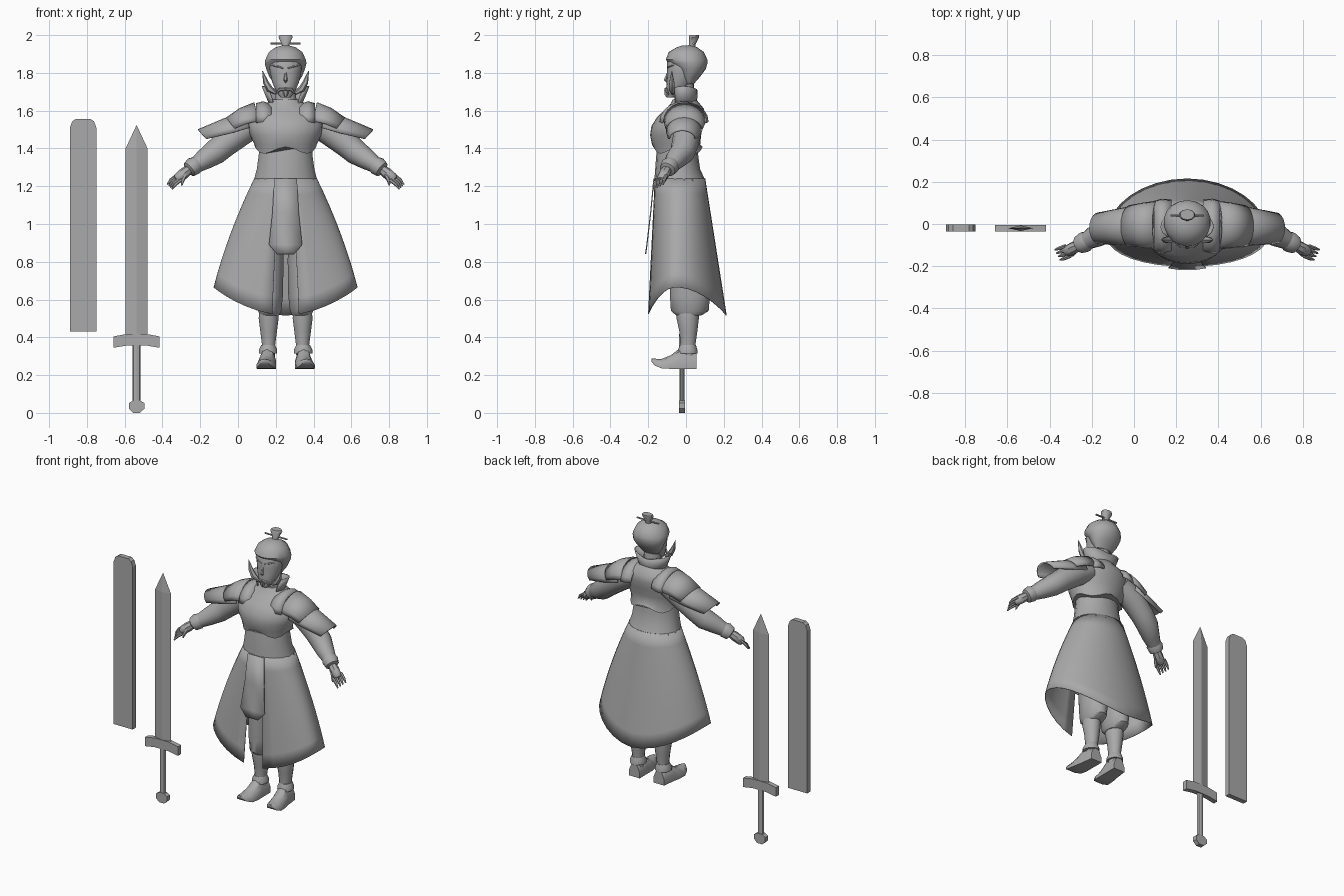
import bpy
import bmesh
from math import sin, cos, pi, radians
from mathutils import Vector

default_cube = bpy.data.objects.get("Cube")
if default_cube:
    bpy.data.objects.remove(default_cube, do_unlink=True)

CENTRE = .252  # the figure stands beside its weapon
SIDES = {"left": 1, "right": -1}

grey = bpy.data.materials.new("plain grey")
grey.use_nodes = True
grey.diffuse_color = (.4, .4, .4, 1)
grey.node_tree.nodes["Principled BSDF"].inputs["Base Color"].default_value = grey.diffuse_color


def finish(name, bm, smooth=True, thickness=0):
    """Turn a bmesh into a named, shaded object."""
    bmesh.ops.recalc_face_normals(bm, faces=bm.faces)
    mesh = bpy.data.meshes.new(name)
    bm.to_mesh(mesh)
    bm.free()
    mesh.materials.append(grey)
    obj = bpy.data.objects.new(name, mesh)
    bpy.context.collection.objects.link(obj)
    if thickness:
        shell = obj.modifiers.new("thickness", 'SOLIDIFY')
        shell.thickness = thickness
        shell.offset = 0
    bpy.ops.object.select_all(action='DESELECT')
    obj.select_set(True)
    bpy.context.view_layer.objects.active = obj
    if smooth:
        bpy.ops.object.shade_smooth_by_angle(angle=radians(40))
    return obj


def skin(name, rows, closed=True, centre=CENTRE, **options):
    """Join rows of points with quads; closed rows also get end caps."""
    bm = bmesh.new()
    grid = [[bm.verts.new((p[0] + centre, p[1], p[2])) for p in row] for row in rows]
    count = len(grid[0])
    for low, high in zip(grid, grid[1:]):
        for i in range(count if closed else count - 1):
            j = (i + 1) % count
            bm.faces.new((low[i], low[j], high[j], high[i]))
    if closed:
        bm.faces.new(grid[0])
        bm.faces.new(grid[-1])
    return finish(name, bm, **options)


def stack(name, rings, sides=18, x=0, **options):
    """Loft horizontal ovals given as (height, half width, front y, back y)."""
    rows = []
    for z, half, front, back in rings:
        middle, depth = (front + back) / 2, (back - front) / 2
        turn = [2 * pi * i / sides for i in range(sides)]
        rows.append([(x + half * sin(a), middle - depth * cos(a), z) for a in turn])
    return skin(name, rows, **options)


def tube(name, path, side=1, sides=10, **options):
    """Sweep a circle along points given as (x, y, z, radius)."""
    points = [Vector((side * p[0], p[1], p[2])) for p in path]
    rows = []
    for i, point in enumerate(points):
        along = points[min(i + 1, len(points) - 1)] - points[max(i - 1, 0)]
        across = along.cross(Vector((0, 1, 0))).normalized()
        other = along.cross(across).normalized()
        turn = [2 * pi * k / sides for k in range(sides)]
        rows.append([point + path[i][3] * (across * cos(a) + other * sin(a)) for a in turn])
    return skin(name, rows, **options)


def arch(name, stations, side):
    """Armour plate arched front to back: (top x, top z, rim x, rim z, half width, middle y)."""
    rows = []
    for top_x, top_z, rim_x, rim_z, half, middle in stations:
        row = []
        for step in range(-5, 6):
            a = step / 5 * pi / 2
            drop = 1 - cos(a)
            row.append((side * (top_x + (rim_x - top_x) * drop),
                        middle + half * sin(a),
                        top_z + (rim_z - top_z) * drop))
        rows.append(row)
    return skin(name, rows, closed=False, thickness=.01)


def slab(name, outline, front, back, centre):
    """Straight extrusion of an outline drawn in x and z."""
    rows = [[(x, y, z) for x, z in outline] for y in (front, back)]
    return skin(name, rows, centre=centre, smooth=False)


def mirrored(half_outline):
    """Complete a symmetric outline from its right hand half."""
    return half_outline + [(-x, z) for x, z in reversed(half_outline)]


# Head, hair and top knot
stack("head", [(1.67, .025, -.1, -.06), (1.7, .05, -.106, 0), (1.75, .072, -.103, .04),
               (1.8, .083, -.1, .06), (1.86, .09, -.1, .07), (1.92, .06, -.07, .05)])
stack("hair", [(1.74, .06, -.01, .04), (1.78, .088, -.035, .075), (1.82, .104, -.055, .105),
               (1.85, .112, -.09, .113), (1.87, .109, -.107, .113), (1.91, .09, -.092, .095),
               (1.935, .055, -.05, .06), (1.945, .02, -.02, .03)])
stack("top_knot", [(1.93, .022, .01, .05), (1.95, .02, .015, .05),
                   (1.99, .04, .015, .07), (2, .034, .02, .07)], sides=10)
tube("hair_pin", [(-.08, .04, 1.955, .006), (.08, .04, 1.955, .006)], sides=6)
tube("nose", [(0, -.097, 1.8, .005), (0, -.108, 1.762, .011), (0, -.1, 1.75, .005)], sides=6)
tube("chin_beard", [(0, -.1, 1.705, .018), (0, -.102, 1.685, .013), (0, -.1, 1.67, .003)], sides=6)
for label, s in SIDES.items():
    tube(label + "_whisker", [(.05, -.07, 1.69, .008), (.085, -.075, 1.715, .018),
                              (.105, -.075, 1.75, .015), (.122, -.075, 1.81, .002)], s, 6)
    tube(label + "_moustache", [(0, -.107, 1.715, .007), (.03, -.105, 1.712, .009),
                                (.055, -.092, 1.685, .002)], s, 6)
    tube(label + "_brow", [(.012, -.098, 1.825, .004), (.045, -.088, 1.835, .005),
                           (.075, -.066, 1.84, .002)], s, 6)

# Neck and flared collar open at the front
stack("neck", [(1.6, .07, -.07, .06), (1.68, .055, -.06, .045), (1.76, .05, -.05, .04)])
collar_rows = []
for t in (0, .5, 1):
    arc = [.85 + (2 * pi - 1.7) * i / 14 for i in range(15)]
    collar_rows.append([((.078 + .045 * t) * sin(a), -.012 - (.065 + .005 * t) * cos(a),
                         1.62 + t * (.085 + .025 * abs(sin(a)))) for a in arc])
skin("collar", collar_rows, closed=False, thickness=.008)

# Torso, breastplate and sash
stack("sash", [(1.225, .172, -.168, .105), (1.29, .155, -.163, .075),
               (1.36, .145, -.158, .065), (1.42, .14, -.15, .06)])
plate = stack("breastplate", [(1.39, .162, -.172, .088), (1.42, .165, -.18, .075),
                              (1.47, .188, -.19, .08), (1.52, .2, -.183, .09),
                              (1.57, .19, -.15, .1), (1.61, .155, -.105, .095),
                              (1.64, .1, -.08, .07), (1.66, .07, -.07, .055)], sides=24)
for vert in list(plate.data.vertices)[:24]:  # scalloped lower rim
    vert.co.z += .018 * cos(vert.index * pi / 3)

# Long skirt split at the front, widest ahead of centre, with a hem raised at the sides
SPLIT, COLUMNS, TOP = .17, 32, 1.24
skirt_rows = []
for step in range(9):
    row = []
    for i in range(COLUMNS + 1):
        a = SPLIT + (2 * pi - 2 * SPLIT) * i / COLUMNS
        hem = .515 + .15 * abs(sin(a)) ** 1.7
        fall = (TOP - hem) * step / 8
        front, back, middle = -.165 - .05 * fall, .1 + .157 * fall, -.035 - .035 * fall
        half = .165 + .49 * fall - .2 * fall * fall
        depth = middle - front if cos(a) > 0 else back - middle
        row.append((half * sin(a), middle - depth * cos(a), TOP - fall))
    skirt_rows.append(row)
skin("skirt", skirt_rows, closed=False, thickness=.004)

# Hanging front panel
panel = [(1.24, .06, -.17), (1.06, .07, -.187), (.89, .088, -.207), (.84, .045, -.214)]
skin("front_panel", [[(half * k, y, z) for k in (-1, 0, 1)] for z, half, y in panel],
     closed=False, thickness=.006)

for label, s in SIDES.items():
    # Baggy trousers, boots and shoes
    stack(label + "_trouser", [(.515, .05, -.05, .08), (.54, .063, -.08, .12),
                               (.62, .072, -.085, .127), (.8, .075, -.085, .11),
                               (1.2, .07, -.1, .06)], x=s * .085)
    stack(label + "_boot", [(.29, .034, -.03, .05), (.36, .036, -.03, .05), (.43, .045, -.035, .06),
                            (.5, .054, -.05, .068), (.54, .05, -.05, .07)], x=s * .09, sides=14)
    stack(label + "_ankle_cuff", [(.315, .05, -.045, .062), (.335, .05, -.042, .06),
                                  (.36, .037, -.032, .052)], x=s * .093, sides=14)
    shoe_rows = []
    for y, half, low, high, shift in [(.055, .04, .233, .32, .09), (-.03, .045, .233, .345, .095),
                                      (-.08, .05, .233, .305, .1), (-.13, .05, .236, .285, .105),
                                      (-.165, .034, .25, .287, .11), (-.183, .01, .272, .287, .112)]:
        profile = [(-1, 0), (1, 0), (1, .4), (.6, .85), (0, 1), (-.6, .85), (-1, .4)]
        shoe_rows.append([(s * shift + half * u, y, low + (high - low) * v) for u, v in profile])
    skin(label + "_shoe", shoe_rows)

    # Arm, cuff and hand
    tube(label + "_arm", [(.13, .01, 1.55, .07), (.22, .01, 1.5, .075), (.32, -.005, 1.425, .07),
                          (.375, -.02, 1.378, .066), (.43, -.055, 1.342, .055),
                          (.5, -.093, 1.295, .036)], s, 14)
    tube(label + "_cuff", [(.465, -.075, 1.325, .038), (.485, -.085, 1.308, .05),
                           (.51, -.098, 1.288, .043), (.515, -.1, 1.284, .028)], s, 12)
    tube(label + "_palm", [(.505, -.097, 1.293, .024), (.535, -.112, 1.27, .03),
                           (.57, -.128, 1.242, .027), (.58, -.133, 1.235, .015)], s, 8)
    for number, spread in enumerate((-1.5, -.5, .5, 1.5)):
        lift = spread * .008
        tube(f"{label}_finger_{number}", [(.565 + lift, -.128 + 2 * lift, 1.245 + lift, .009),
                                          (.595 + lift, -.14 + 2 * lift, 1.222 + lift, .009),
                                          (.614 + lift, -.146 + 2 * lift, 1.197 + lift, .004)], s, 6)
    tube(label + "_thumb", [(.53, -.128, 1.262, .011), (.545, -.145, 1.23, .01),
                            (.55, -.152, 1.205, .004)], s, 6)

    # Layered shoulder armour, narrowing and drifting forwards down the arm
    arch(label + "_shoulder_strap", [(.075, 1.63, .075, 1.55, .12, -.01),
                                     (.12, 1.645, .12, 1.54, .125, -.01),
                                     (.155, 1.635, .155, 1.535, .115, -.01)], s)
    arch(label + "_upper_pauldron", [(.165, 1.64, .145, 1.545, .11, -.005),
                                     (.24, 1.61, .21, 1.53, .103, -.007),
                                     (.312, 1.56, .27, 1.505, .095, -.01)], s)
    arch(label + "_lower_pauldron", [(.22, 1.595, .19, 1.51, .095, -.008),
                                     (.33, 1.553, .29, 1.48, .087, -.012),
                                     (.462, 1.497, .42, 1.45, .07, -.02)], s)

# Sword
SWORD = -.537
stack("sword_blade", [(.39, .058, -.033, -.007), (1.4, .058, -.033, -.007),
                      (1.522, .001, -.021, -.019)], sides=4, centre=SWORD, smooth=False)
slab("sword_guard", mirrored([(.05, .418), (.121, .405), (.121, .345), (.05, .357)]),
     -.036, -.004, SWORD)
stack("sword_grip", [(.05, .022, -.034, -.008), (.36, .022, -.034, -.008)],
      sides=8, centre=SWORD, smooth=False)
slab("sword_pommel", mirrored([(.018, .066), (.041, .052), (.041, .022), (.018, 0)]),
     -.036, -.006, SWORD)

# Scabbard with a rounded tip
slab("scabbard", mirrored([(.038, 1.557), (.058, 1.543), (.07, 1.51), (.07, .43)]),
     -.035, -.002, -.82)
